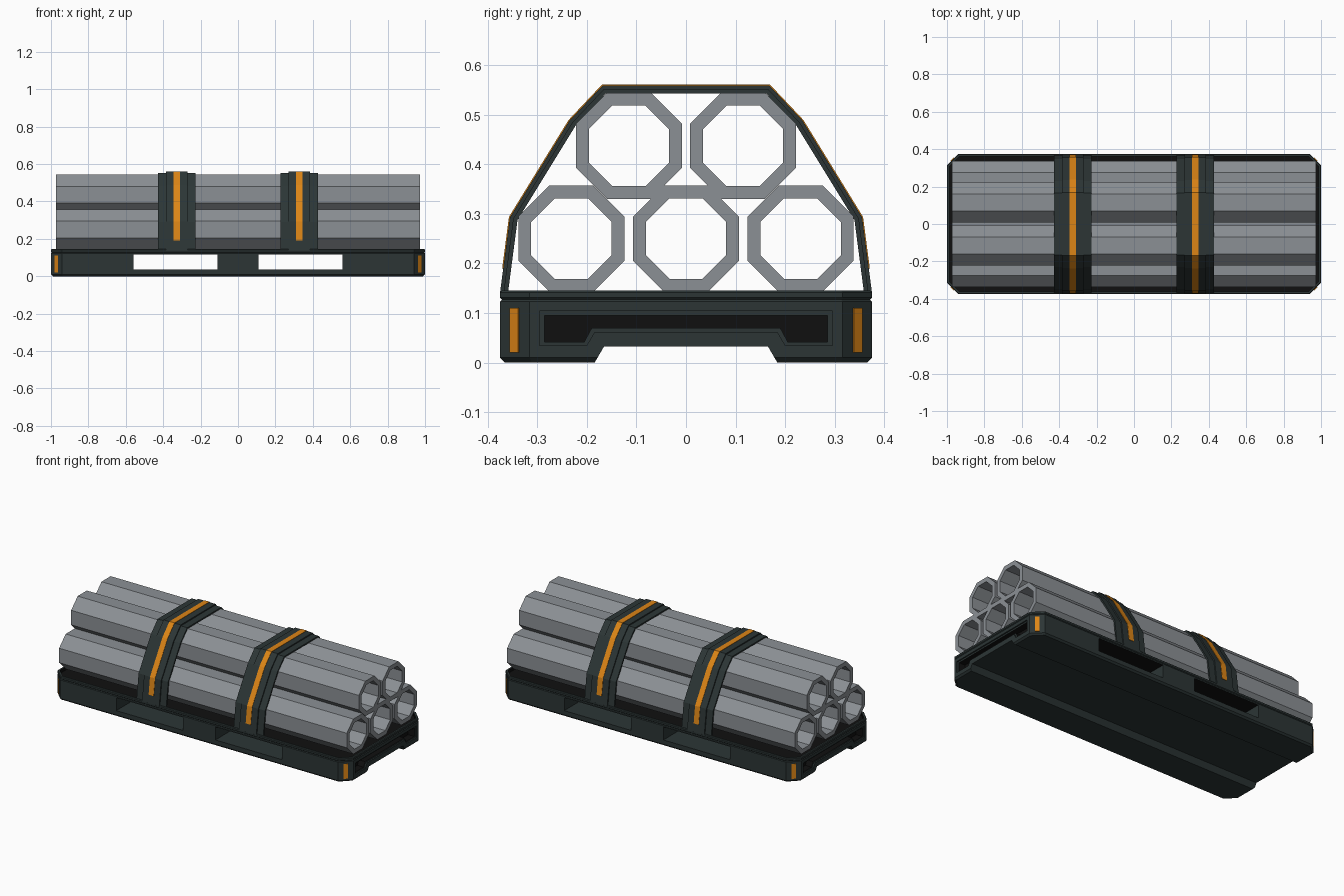
import bpy, bmesh, math
from mathutils import Vector

if "Cube" in bpy.data.objects:
    bpy.data.objects.remove(bpy.data.objects["Cube"], do_unlink=True)


def material(name, rgb):
    m = bpy.data.materials.new(name)
    m.use_nodes = True
    m.diffuse_color = (*rgb, 1)
    m.node_tree.nodes["Principled BSDF"].inputs["Base Color"].default_value = (*rgb, 1)
    return m


GREEN = material("dark green grey", (0.025, 0.036, 0.036))
BLACK = material("black", (0.005, 0.005, 0.005))
STEEL = material("steel grey", (0.26, 0.28, 0.30))
ORANGE = material("orange", (0.72, 0.235, 0.008))


def finish(name, bm, *mats):
    bmesh.ops.recalc_face_normals(bm, faces=bm.faces)
    mesh = bpy.data.meshes.new(name)
    bm.to_mesh(mesh)
    bm.free()
    for m in mats:
        mesh.materials.append(m)
    ob = bpy.data.objects.new(name, mesh)
    bpy.context.collection.objects.link(ob)
    return ob


def bridge(bm, a, b, index=0):
    n = len(a)
    for i in range(n):
        j = (i + 1) % n
        bm.faces.new((a[i], a[j], b[j], b[i])).material_index = index


def prism(name, profile, x0, x1, mat):
    """Extrude a (y, z) outline along x."""
    bm = bmesh.new()
    a, b = [[bm.verts.new((x, y, z)) for y, z in profile] for x in (x0, x1)]
    bridge(bm, a, b)
    bm.faces.new(a)
    bm.faces.new(b)
    return finish(name, bm, mat)


def mirrored(half):
    """Complete a right-hand (y, z) path with its left-hand mirror."""
    return half + [(-y, z) for y, z in reversed(half)]


def offset(path, d):
    """Shift an open path inward by d with mitred corners."""
    pts = [Vector(p) for p in path]
    dirs = [(q - p).normalized() for p, q in zip(pts, pts[1:])]
    norms = [Vector((-t.y, t.x)) for t in dirs]
    out = []
    for i, p in enumerate(pts):
        n1, n2 = norms[max(i - 1, 0)], norms[min(i, len(norms) - 1)]
        m = (n1 + n2).normalized()
        out.append(tuple(p + m * d / m.dot(n1)))
    return out


# Pallet body: stacked chamfered outlines ending in a black well
def outline(inset):
    a, b, c = 1 - inset, 0.375 - inset, 0.06 - 0.586 * inset
    return [(a, b - c), (a - c, b), (c - a, b), (-a, b - c),
            (-a, c - b), (c - a, -b), (a - c, -b), (a, c - b)]


levels = [(0.01, 0), (0, 0.01), (0, 0.123), (0.004, 0.127), (0, 0.131),
          (0, 0.141), (0.004, 0.145), (0.014, 0.145), (0.014, 0.125)]
bm = bmesh.new()
rings = [[bm.verts.new((x, y, z)) for x, y in outline(d)] for d, z in levels]
for i, (lower, upper) in enumerate(zip(rings, rings[1:])):
    bridge(bm, lower, upper, int(i == len(rings) - 2))
bm.faces.new(rings[0])
bm.faces.new(rings[-1]).material_index = 1
base = finish("pallet_base", bm, GREEN, BLACK)

# Cutters: underside channel, fork tunnels and end recesses
channel = mirrored([(0.19, -0.01), (0.165, 0.033)])
cutters = [prism("channel_cutter", channel, -1.1, 1.1, GREEN)]
recess = mirrored([(0.19, 0.07), (0.205, 0.042), (0.285, 0.042), (0.285, 0.095)])
frame = mirrored([(0.184, 0.062), (0.2, 0.035), (0.295, 0.035), (0.295, 0.104)])
tunnel = mirrored([(0.5, 0.037), (0.5, 0.116)])
for s in (-1, 1):
    cutters += [prism("tunnel_cutter", tunnel, s * 0.11, s * 0.56, GREEN),
                prism("frame_cutter", frame, s * 0.992, s * 1.1, GREEN),
                prism("recess_cutter", recess, s * 0.95, s * 1.1, GREEN)]
bpy.context.view_layer.objects.active = base
for cutter in cutters:
    cutter.hide_render = True
    mod = base.modifiers.new("cut", "BOOLEAN")
    mod.operation = "DIFFERENCE"
    mod.solver = "EXACT"
    mod.object = cutter
    bpy.ops.object.modifier_apply(modifier=mod.name)
    bpy.data.objects.remove(cutter, do_unlink=True)

# Black inside the end recesses and on the tunnel ceilings
for p in base.data.polygons:
    c = p.center
    in_recess = 0.94 < abs(c.x) < 0.985 and abs(c.y) < 0.29 and 0.036 < c.z < 0.1
    ceiling = p.normal.z < -0.9 and 0.11 < c.z < 0.12
    if in_recess or ceiling:
        p.material_index = 1

# Corner marker lights on the chamfers
for sx in (-1, 1):
    for sy in (-1, 1):
        bm = bmesh.new()
        bmesh.ops.create_cube(bm, size=1)
        light = finish("corner_light", bm, ORANGE)
        light.scale = (0.006, 0.024, 0.09)
        light.location = (sx * 0.97, sy * 0.345, 0.065)
        light.rotation_euler.z = sx * sy * math.pi / 4


# Hollow octagonal pipes
def octagon(bm, x, cy, cz, apothem):
    r = apothem / math.cos(math.pi / 8)
    angles = [(i + 0.5) * math.pi / 4 for i in range(8)]
    return [bm.verts.new((x, cy + r * math.cos(a), cz + r * math.sin(a))) for a in angles]


def pipe(cy, cz):
    bm = bmesh.new()
    loops = [octagon(bm, x, cy, cz, r) for x, r in
             ((-0.972, 0.107), (0.972, 0.107), (0.972, 0.081), (-0.972, 0.081))]
    for i in range(4):
        bridge(bm, loops[i], loops[(i + 1) % 4])
    finish("pipe", bm, STEEL)


for cy in (-0.231, 0, 0.231):
    pipe(cy, 0.25)
for cy in (-0.115, 0.115):
    pipe(cy, 0.437)

# Straps: wide band, raised centre band and orange stripe
strap_path = mirrored([(0.375, 0.14), (0.355, 0.293), (0.235, 0.488), (0.168, 0.559)])
stripe_path = mirrored([(0.3685, 0.19)] + strap_path[1:4])


def band(name, path, outer, inner, cx, half, mat):
    profile = offset(path, outer) + offset(path, inner)[::-1]
    prism(name, profile, cx - half, cx + half, mat)


for cx in (-0.328, 0.328):
    band("strap", strap_path, 0.007, 0.016, cx, 0.1, GREEN)
    band("strap_centre", strap_path, 0, 0.015, cx, 0.058, GREEN)
    band("strap_stripe", stripe_path, -0.002, 0.004, cx, 0.017, ORANGE)
